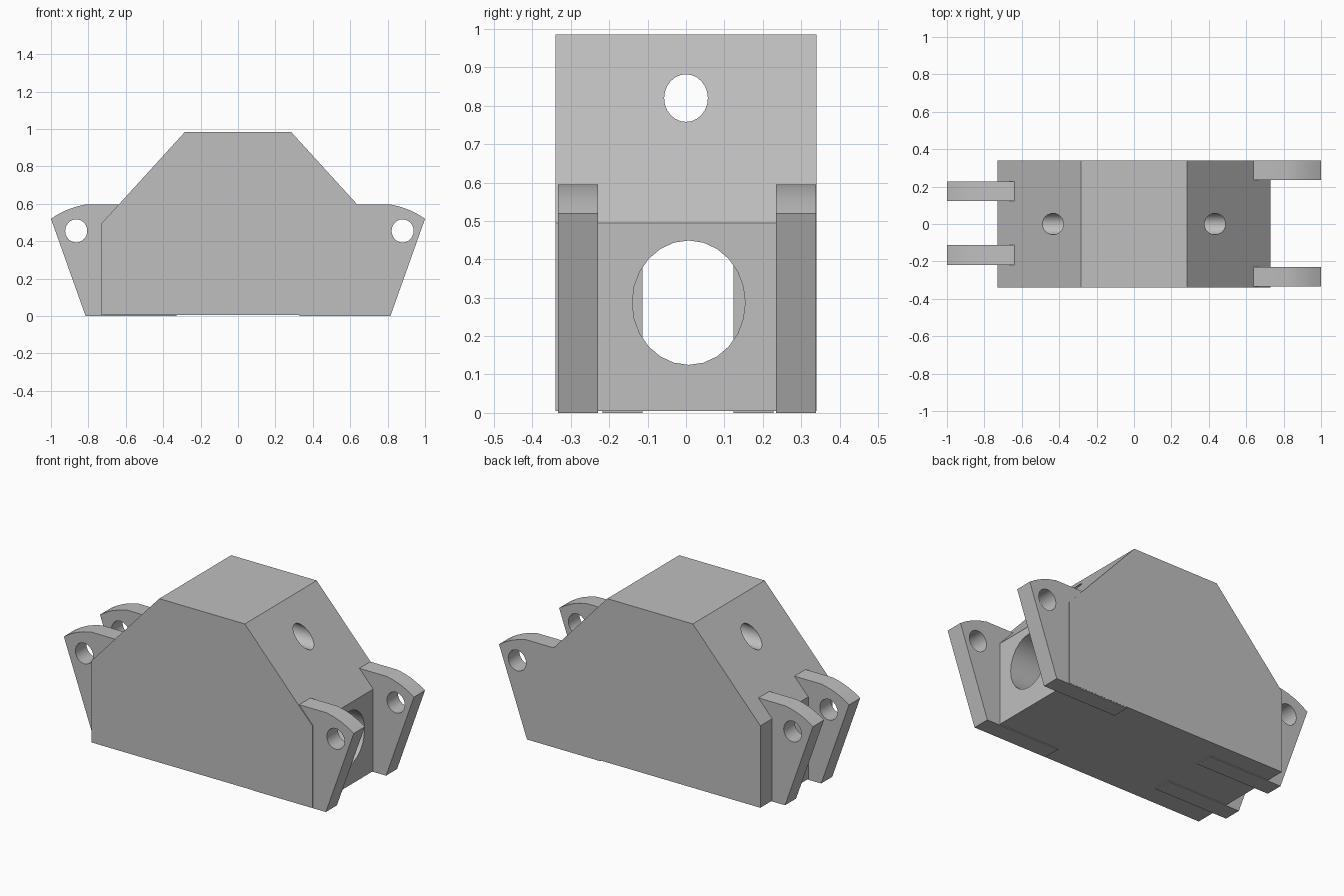
import bpy
import bmesh
import math

if "Cube" in bpy.data.objects:
    bpy.data.objects.remove(bpy.data.objects["Cube"], do_unlink=True)

grey = bpy.data.materials.new("plain grey")
grey.use_nodes = True
grey.diffuse_color = (0.52, 0.52, 0.52, 1)
grey.node_tree.nodes["Principled BSDF"].inputs["Base Color"].default_value = (0.52, 0.52, 0.52, 1)


def prism(name, profile, y0, y1):
    """Extrude an x-z outline from y0 to y1."""
    bm = bmesh.new()
    face = bm.faces.new([bm.verts.new((x, y0, z)) for x, z in profile])
    out = bmesh.ops.extrude_face_region(bm, geom=[face])
    moved = [v for v in out["geom"] if isinstance(v, bmesh.types.BMVert)]
    bmesh.ops.translate(bm, verts=moved, vec=(0, y1 - y0, 0))
    bmesh.ops.recalc_face_normals(bm, faces=bm.faces)
    mesh = bpy.data.meshes.new(name)
    bm.to_mesh(mesh)
    bm.free()
    obj = bpy.data.objects.new(name, mesh)
    bpy.context.collection.objects.link(obj)
    mesh.materials.append(grey)
    return obj


def drill(obj, centre, rotation, radii):
    """Cut a round hole straight through a part."""
    bpy.ops.mesh.primitive_cylinder_add(vertices=24, radius=1, depth=3,
                                        location=centre, rotation=rotation)
    cutter = bpy.context.object
    cutter.name = "hole_cutter"
    cutter.hide_render = True
    cutter.scale = (radii[0], radii[1], 1)
    cutter.data.materials.append(grey)
    mod = obj.modifiers.new("hole", 'BOOLEAN')
    mod.operation = 'DIFFERENCE'
    mod.solver = 'EXACT'
    mod.object = cutter
    bpy.context.view_layer.objects.active = obj
    bpy.ops.object.modifier_apply(modifier=mod.name)
    bpy.data.objects.remove(cutter, do_unlink=True)


def smooth(obj):
    bpy.ops.object.select_all(action='DESELECT')
    obj.select_set(True)
    bpy.context.view_layer.objects.active = obj
    bpy.ops.object.shade_smooth_by_angle(angle=math.radians(18))


# Main block with chamfered shoulders
half = [(0.73, 0.005), (0.73, 0.495), (0.283, 0.985)]
body = prism("body", half + [(-x, z) for x, z in reversed(half)], -0.34, 0.34)

# Large bore and small upper hole, both running lengthwise
along_x = (0, math.pi / 2, 0)
drill(body, (0, 0.007, 0.287), along_x, (0.162, 0.147))
drill(body, (0, 0, 0.82), along_x, (0.062, 0.057))
smooth(body)


# Hinge lugs: wide-set pair on one end, close-set pair on the other
def lug(name, side, y0, y1, hole_x):
    outline = [(0.33, 0), (0.815, 0), (1.0, 0.52)]
    for i in range(1, 5):
        t = i / 4
        bulge = 0.044 * t * (1 - t)
        outline.append((1 - 0.18 * t + 0.385 * bulge, 0.52 + 0.075 * t + 0.923 * bulge))
    outline.append((0.33, 0.595))
    obj = prism(name, [(side * x, z) for x, z in outline], y0, y1)
    drill(obj, (side * hole_x, 0, 0.455), (math.pi / 2, 0, 0), (0.059, 0.062))
    smooth(obj)


lug("left_front_lug", 1, -0.334, -0.229, 0.88)
lug("left_back_lug", 1, 0.235, 0.339, 0.88)
lug("right_front_lug", -1, -0.218, -0.113, 0.865)
lug("right_back_lug", -1, 0.124, 0.228, 0.865)
